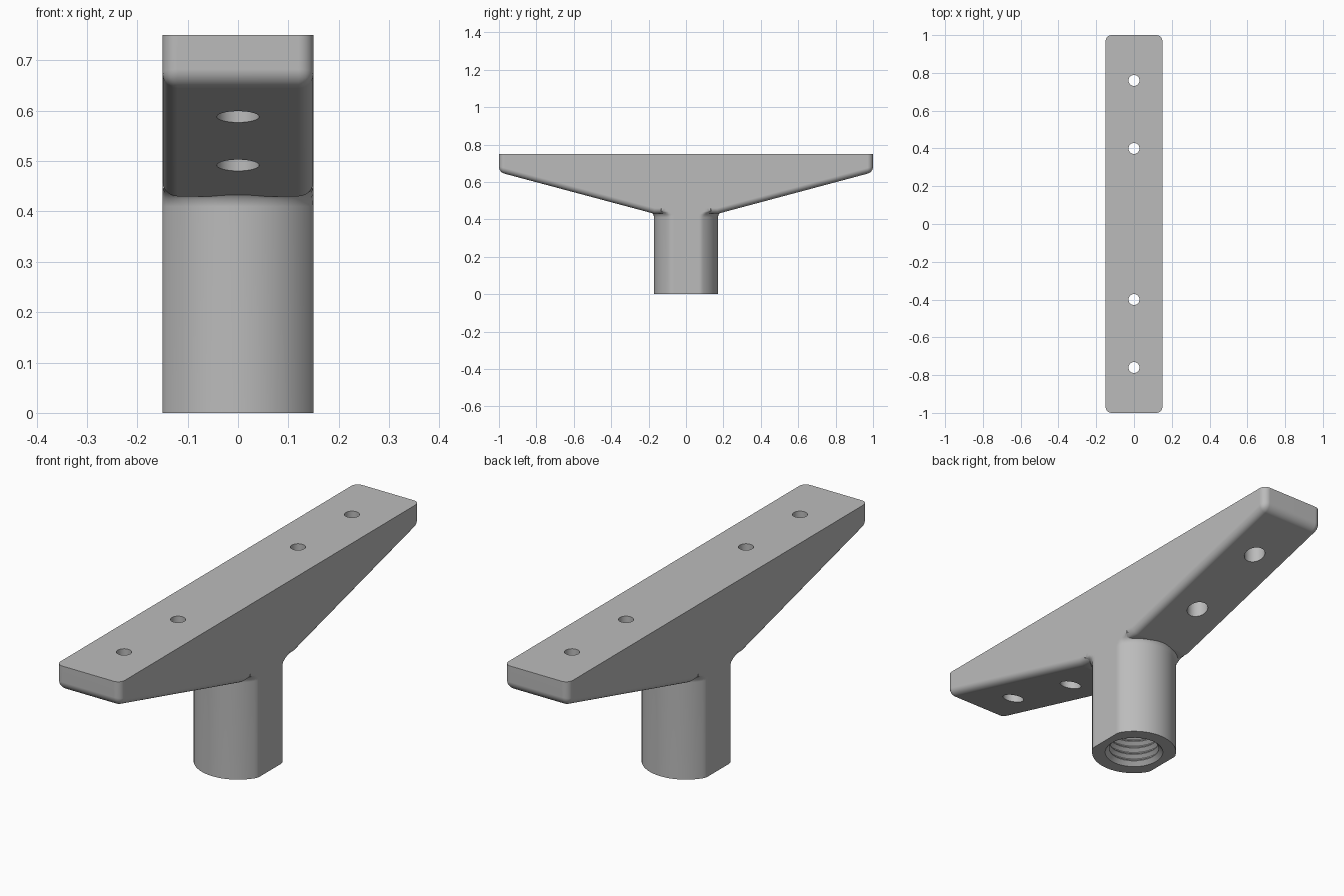
import bpy
import bmesh
from math import cos, sin, tau

if "Cube" in bpy.data.objects:
    bpy.data.objects.remove(bpy.data.objects["Cube"])

HALF_W, TOP, COL_R = 0.15, 0.75, 0.17

metal = bpy.data.materials.new("plain_grey")
metal.use_nodes = True
grey = (0.5, 0.5, 0.5, 1)
metal.diffuse_color = grey
metal.node_tree.nodes["Principled BSDF"].inputs["Base Color"].default_value = grey


def make_object(name, bm):
    bmesh.ops.recalc_face_normals(bm, faces=bm.faces)
    mesh = bpy.data.meshes.new(name)
    bm.to_mesh(mesh)
    bm.free()
    mesh.materials.append(metal)
    obj = bpy.data.objects.new(name, mesh)
    bpy.context.collection.objects.link(obj)
    return obj


def stack(name, profile, center_y=0, sides=64, clip=None):
    """Round solid from (radius, z) rings, optionally flattened at x = +-clip."""
    bm = bmesh.new()
    rings = []
    for r, z in profile:
        angles = [tau * i / sides for i in range(sides)]
        ring = []
        for a in angles:
            x, y = r * cos(a), r * sin(a)
            if clip:
                x = max(-clip, min(clip, x))
            ring.append(bm.verts.new((x, center_y + y, z)))
        rings.append(ring)
    for low, high in zip(rings, rings[1:]):
        for i in range(sides):
            j = (i + 1) % sides
            bm.faces.new((low[i], low[j], high[j], high[i]))
    bm.faces.new(rings[0])
    bm.faces.new(rings[-1])
    return make_object(name, bm)


def combine(target, other, operation):
    mod = target.modifiers.new(operation.lower(), "BOOLEAN")
    mod.operation, mod.solver, mod.object = operation, "EXACT", other
    bpy.context.view_layer.objects.active = target
    bpy.ops.object.modifier_apply(modifier=mod.name)
    bpy.data.objects.remove(other)


# Tapered cross arm, extruded across x, with rounded ends and lower edges
half = [(1, TOP), (1, 0.652), (COL_R, 0.43)]
outline = half + [(-y, z) for y, z in reversed(half)]
bm = bmesh.new()
face = bm.faces.new([bm.verts.new((-HALF_W, y, z)) for y, z in outline])
extruded = bmesh.ops.extrude_face_region(bm, geom=[face])["geom"]
bmesh.ops.translate(bm, vec=(2 * HALF_W, 0, 0),
                    verts=[g for g in extruded if isinstance(g, bmesh.types.BMVert)])
rounded = []
for e in bm.edges:
    a, b = (v.co for v in e.verts)
    on_top = min(a.z, b.z) > TOP - 0.01 and max(a.z, b.z) > TOP - 0.01
    inner = abs(a.y) < 0.2 and abs(b.y) < 0.2 and abs(a.x - b.x) > 0.1
    if not on_top and not inner:
        rounded.append(e)
bmesh.ops.bevel(bm, geom=rounded, offset=0.03, segments=6, profile=0.5, affect="EDGES")
bracket = make_object("bracket", bm)

# Flat-sided column, flaring slightly where it meets the arm
column = stack("column", [(COL_R, 0), (COL_R, 0.41), (COL_R + 0.004, 0.425),
                          (COL_R + 0.012, 0.435), (COL_R + 0.03, 0.445),
                          (COL_R + 0.03, 0.6)], sides=96, clip=HALF_W)
combine(bracket, column, "UNION")

# Screw holes, counterbored from below
for y in (-0.76, -0.4, 0.4, 0.76):
    hole = stack("screw_hole", [(0.042, 0.3), (0.042, 0.68), (0.029, 0.68),
                                (0.029, 0.9)], y, sides=40)
    combine(bracket, hole, "DIFFERENCE")

# Threaded socket in the foot of the column
pitch, turns = 0.03, 11
thread = [(0.117, -0.05), (0.117, 0.0), (0.1, 0.017)]
for i in range(turns):
    z = 0.02 + i * pitch
    thread += [(0.1, z), (0.115, z + pitch * 0.4),
               (0.115, z + pitch * 0.5), (0.1, z + pitch * 0.9)]
combine(bracket, stack("thread", thread, sides=48), "DIFFERENCE")

# Smooth shading with crisp edges
bpy.ops.object.select_all(action="DESELECT")
bracket.select_set(True)
bpy.context.view_layer.objects.active = bracket
bpy.ops.object.shade_smooth_by_angle(angle=0.6)
normals = bracket.modifiers.new("weighted_normals", "WEIGHTED_NORMAL")
normals.keep_sharp = True
